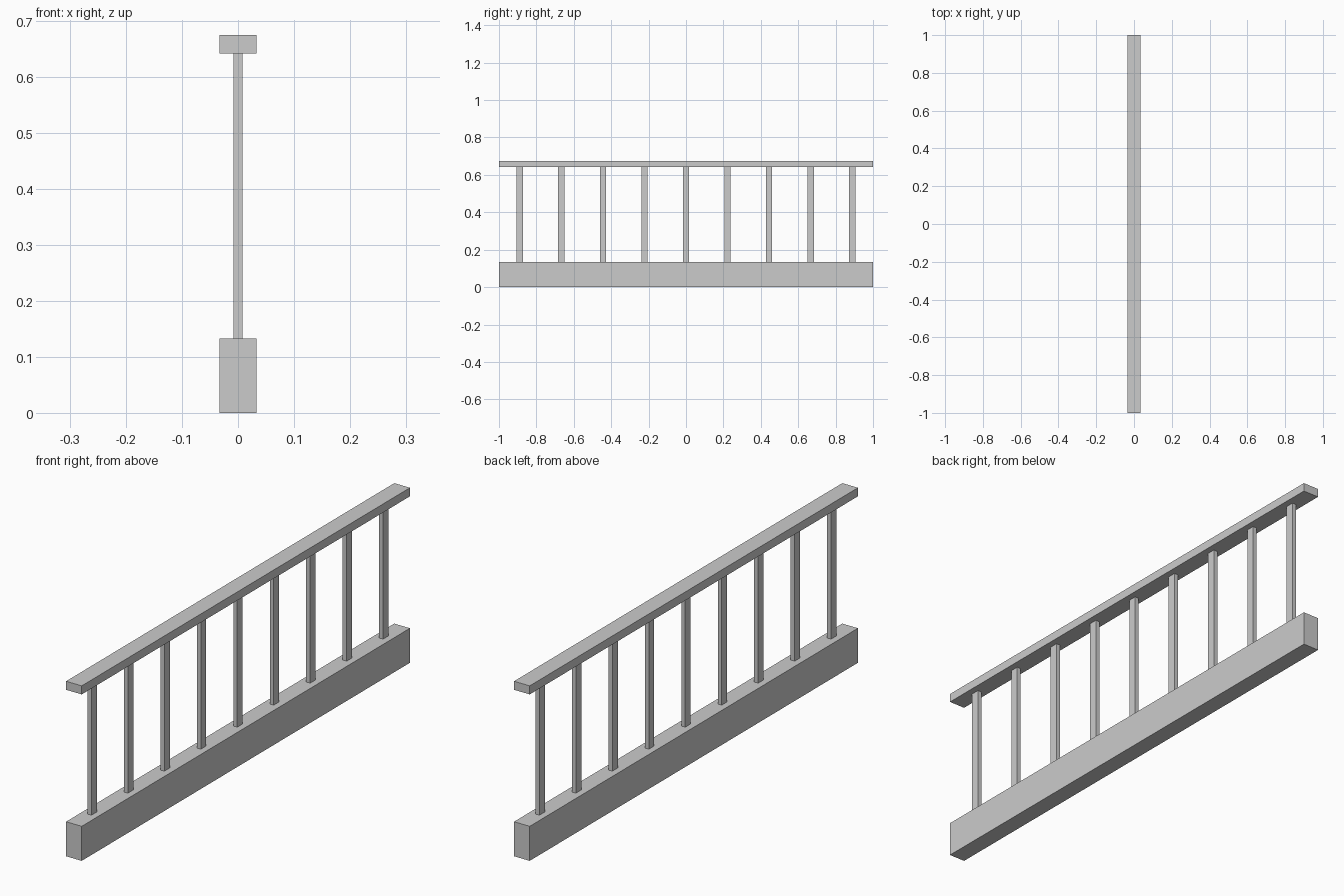
import bpy

cube = bpy.data.objects.get("Cube")
if cube:
    bpy.data.objects.remove(cube, do_unlink=True)

GREY = (0.6, 0.6, 0.6, 1.0)
grey = bpy.data.materials.new("plain grey")
grey.use_nodes = True
grey.diffuse_color = GREY
next(n for n in grey.node_tree.nodes
     if n.type == 'BSDF_PRINCIPLED').inputs["Base Color"].default_value = GREY


def box(name, y, width, length, bottom, top):
    """Axis-aligned block centred on x = 0, with real dimensions in the mesh."""
    bpy.ops.mesh.primitive_cube_add(size=1)
    obj = bpy.context.object
    obj.name = name
    for v in obj.data.vertices:
        v.co.x *= width
        v.co.y *= length
        v.co.z *= top - bottom
    obj.location = (0, y, (bottom + top) / 2)
    obj.data.materials.append(grey)
    return obj


LENGTH = 2.0
WIDTH = 0.0667
BASE_TOP = 0.1333
RAIL_BOTTOM = 0.642
RAIL_TOP = 0.675

# Base beam and top rail
box("base_beam", 0, WIDTH, LENGTH, 0, BASE_TOP)
box("top_rail", 0, WIDTH, LENGTH, RAIL_BOTTOM, RAIL_TOP)

# Evenly spaced balusters between them
COUNT = 9
for i in range(COUNT):
    y = (i - (COUNT - 1) / 2) * LENGTH / COUNT
    box(f"baluster_{i + 1}", y, 0.0167, 0.0333, BASE_TOP, RAIL_BOTTOM)
